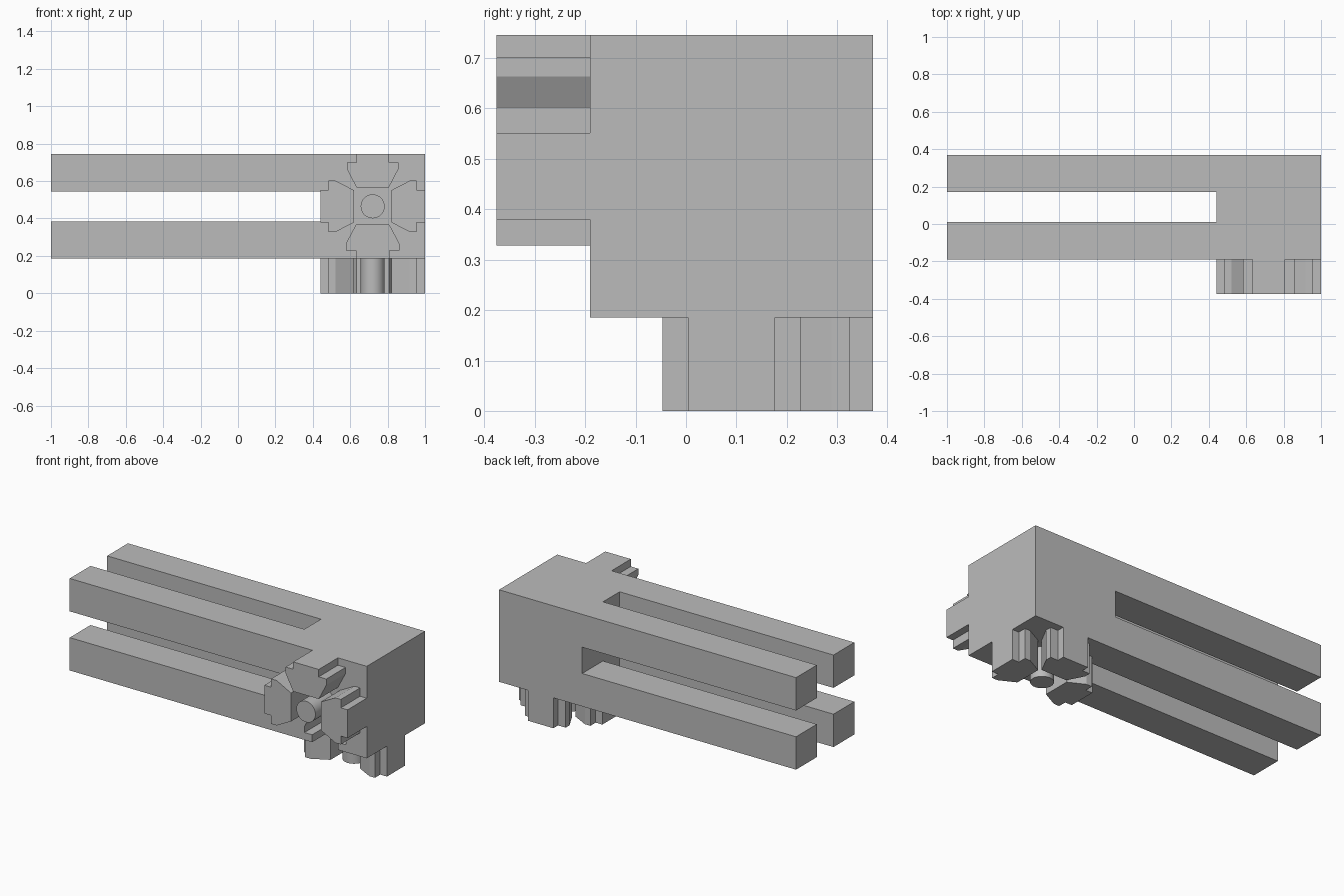
import bpy, bmesh
from math import cos, sin, pi
from mathutils import Matrix, Vector

if "Cube" in bpy.data.objects:
    bpy.data.objects.remove(bpy.data.objects["Cube"], do_unlink=True)

grey = bpy.data.materials.new("plain grey")
grey.use_nodes = True
grey.diffuse_color = (0.5, 0.5, 0.5, 1)
grey.node_tree.nodes["Principled BSDF"].inputs["Base Color"].default_value = (0.5, 0.5, 0.5, 1)

# Shared dimensions
HALF = 0.28                          # half width of the square body
CORE = Vector((0.72, 0.09, 0.465))   # centre of the solid end block
GAP = 0.08                           # half width of the long slots
REACH = 0.18                         # connector length


def finish(name, bm):
    bmesh.ops.recalc_face_normals(bm, faces=bm.faces)
    mesh = bpy.data.meshes.new(name)
    bm.to_mesh(mesh)
    bm.free()
    mesh.materials.append(grey)
    obj = bpy.data.objects.new(name, mesh)
    bpy.context.collection.objects.link(obj)
    return obj


def box(name, low, high):
    bm = bmesh.new()
    low, high = Vector(low), Vector(high)
    bmesh.ops.create_cube(bm, size=1)
    bmesh.ops.scale(bm, vec=high - low, verts=bm.verts)
    bmesh.ops.translate(bm, vec=(low + high) / 2, verts=bm.verts)
    return finish(name, bm)


def extrude(name, outline, start, end, matrix):
    """Extrude a flat outline along local z and place it."""
    bm = bmesh.new()
    face = bm.faces.new([bm.verts.new((u, v, start)) for u, v in outline])
    new = bmesh.ops.extrude_face_region(bm, geom=[face])["geom"]
    tip = [g for g in new if isinstance(g, bmesh.types.BMVert)]
    bmesh.ops.translate(bm, vec=(0, 0, end - start), verts=tip)
    bm.transform(matrix)
    return finish(name, bm)


def cut(target, cutter):
    """Subtract the cutter, then discard it."""
    cutter.hide_render = True
    mod = target.modifiers.new("cut", "BOOLEAN")
    mod.operation, mod.solver, mod.object = "DIFFERENCE", "EXACT", cutter
    bpy.context.view_layer.update()
    graph = bpy.context.evaluated_depsgraph_get()
    result = bpy.data.meshes.new_from_object(target.evaluated_get(graph))
    target.modifiers.clear()
    target.data = result
    bpy.data.objects.remove(cutter, do_unlink=True)


# Prong outline: wide lugged head tapering inwards, mirrored about its axis
side = [(0.086, 0.10), (0.137, 0.198), (0.137, 0.235), (0.086, 0.235), (0.086, HALF)]
prong = side + [(-u, v) for u, v in reversed(side)]

# Connector frames: local z points outwards, local +y towards the full prong
front = Matrix.Translation(CORE) @ Matrix.Rotation(pi / 2, 4, "X")
below = Matrix.Translation(CORE) @ Matrix.Diagonal((1, 1, -1, 1))

# Body: square bar split into four arms by two crossing slots
body = box("body", (-1, CORE.y - HALF, CORE.z - HALF), (1, CORE.y + HALF, CORE.z + HALF))
slot_end = CORE.x - HALF
cut(body, box("upright_cutter", (-1.2, CORE.y - GAP, -0.5), (slot_end, CORE.y + GAP, 1.5)))
cut(body, box("level_cutter", (-1.2, -1, CORE.z - GAP), (slot_end, 1, CORE.z + GAP)))

# Socket in the front face, open at the bottom
socket = [(u * 1.02, -v if v < HALF else -v - 0.1) for u, v in prong]
cut(body, extrude("socket_cutter", socket, HALF - REACH, HALF + 0.1, front))

# Two connectors, each with three prongs and a round pin
disc = [(0.064 * cos(i * pi / 24), 0.064 * sin(i * pi / 24)) for i in range(48)]
for label, frame in (("front", front), ("bottom", below)):
    for place, turn in (("middle", 0), ("left", -pi / 2), ("right", pi / 2)):
        spin = Matrix.Rotation(turn, 4, "Z")
        extrude(f"{label}_{place}_prong", prong, HALF, HALF + REACH + 0.005, frame @ spin)
    pin = extrude(f"{label}_pin", disc, HALF, HALF + REACH + 0.005, frame)
    for poly in pin.data.polygons:
        poly.use_smooth = len(poly.vertices) == 4
    for edge in pin.data.edges:
        a, b = (pin.data.vertices[i].co for i in edge.vertices)
        edge.use_edge_sharp = (a - b).length < REACH / 2
